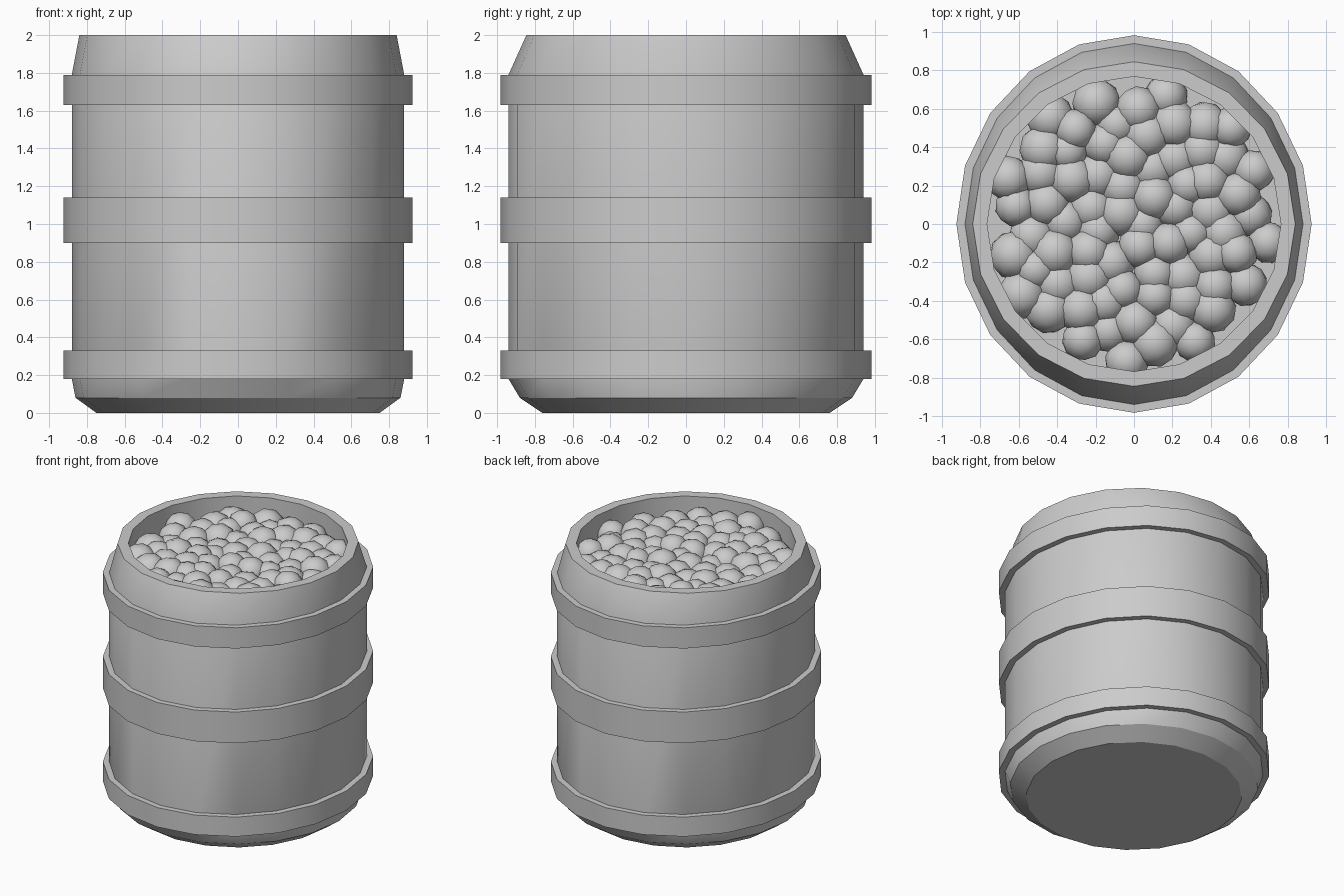
import bpy, bmesh, math, random
from mathutils import Matrix, Vector, Euler

if "Cube" in bpy.data.objects:
    bpy.data.objects.remove(bpy.data.objects["Cube"])

SIDES = 20
random.seed(4)


def finish(bm, name):
    bmesh.ops.recalc_face_normals(bm, faces=bm.faces)
    mesh = bpy.data.meshes.new(name)
    bm.to_mesh(mesh)
    bm.free()
    obj = bpy.data.objects.new(name, mesh)
    bpy.context.collection.objects.link(obj)
    bpy.ops.object.select_all(action='DESELECT')
    obj.select_set(True)
    bpy.context.view_layer.objects.active = obj
    bpy.ops.object.shade_smooth_by_angle(angle=math.radians(25))
    return obj


def loft(name, profile, ring=False):
    """Skin oval rings given as (x radius, y radius, z); cap the ends or close into a ring."""
    bm = bmesh.new()
    loops = []
    for rx, ry, z in profile:
        angles = [2 * math.pi * i / SIDES for i in range(SIDES)]
        loops.append([bm.verts.new((rx * math.cos(a), ry * math.sin(a), z)) for a in angles])
    pairs = list(zip(loops, loops[1:]))
    if ring:
        pairs.append((loops[-1], loops[0]))
    else:
        bm.faces.new(loops[0])
        bm.faces.new(loops[-1])
    for a, b in pairs:
        for i in range(SIDES):
            j = (i + 1) % SIDES
            bm.faces.new((a[i], a[j], b[j], b[i]))
    return finish(bm, name)


# Barrel body: chamfered base, straight staves, tapered shoulder, rim and inner wall
loft("barrel_body", [
    (0.75, 0.76, 0.0), (0.86, 0.88, 0.08), (0.88, 0.94, 0.18),
    (0.88, 0.94, 1.79), (0.84, 0.845, 2.0),
    (0.765, 0.768, 2.0), (0.765, 0.768, 1.80)])

# Three hoops
for name, z0, z1 in (("lower_hoop", 0.18, 0.33),
                     ("middle_hoop", 0.90, 1.14),
                     ("upper_hoop", 1.63, 1.79)):
    loft(name, [(0.925, 0.983, z0), (0.925, 0.983, z1),
                (0.87, 0.93, z1), (0.87, 0.93, z0)], ring=True)

# Heap of rounded lumps filling the top, laid out on a sunflower spiral
bm = bmesh.new()
COUNT = 72
for i in range(COUNT):
    r = 0.71 * math.sqrt((i + 0.5) / COUNT)
    a = i * math.pi * (3 - math.sqrt(5))
    size = random.uniform(0.108, 0.13)
    pos = Vector((r * math.cos(a) + random.uniform(-0.02, 0.02),
                  r * math.sin(a) + random.uniform(-0.02, 0.02),
                  random.uniform(1.93, 1.975) - size))
    spin = Euler([random.uniform(0, 6.28) for _ in range(3)]).to_matrix().to_4x4()
    bmesh.ops.create_icosphere(bm, subdivisions=2, radius=size,
                               matrix=Matrix.Translation(pos) @ spin)
finish(bm, "filling_lumps")
